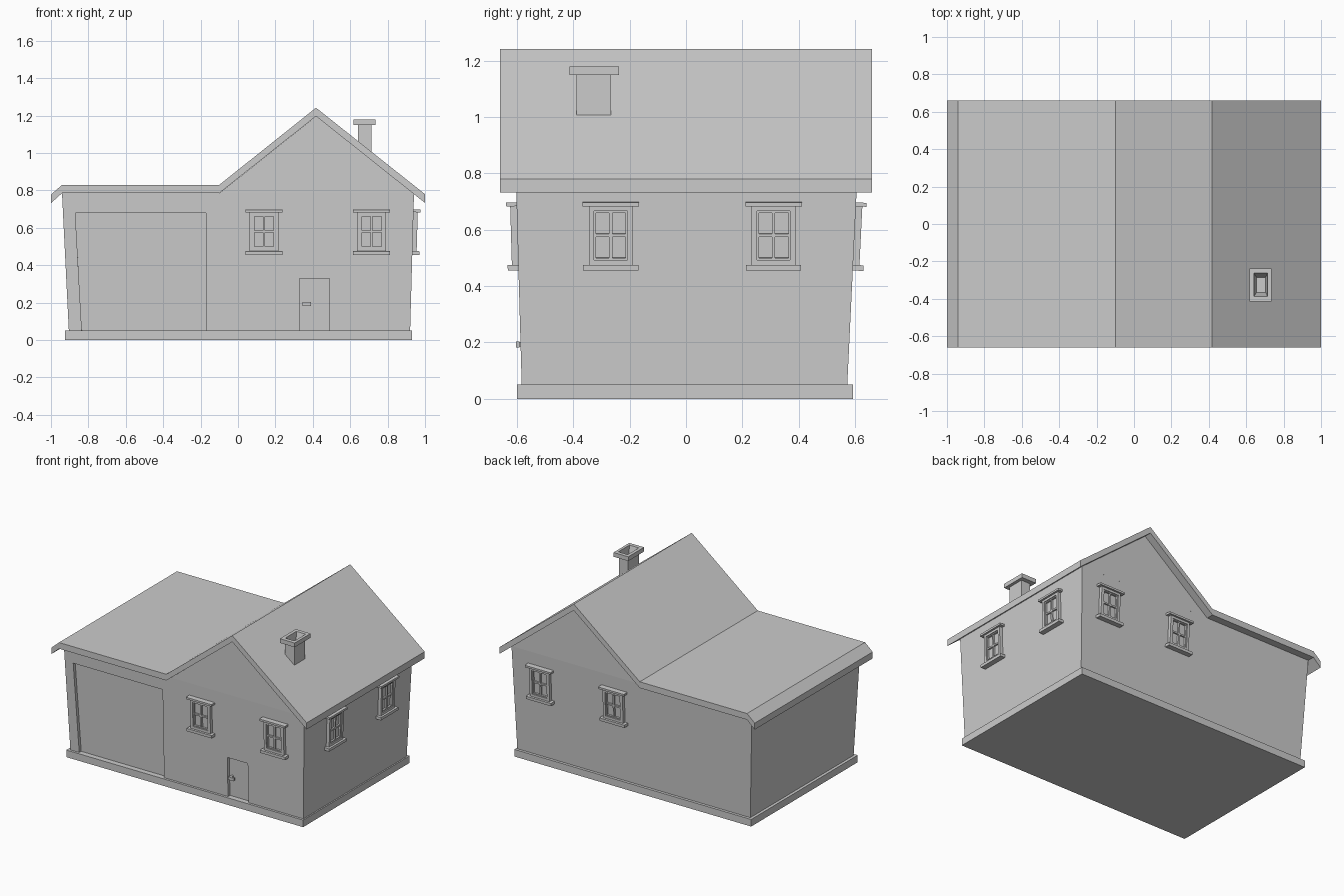
import bpy, bmesh
from mathutils import Matrix, Vector

if "Cube" in bpy.data.objects:
    bpy.data.objects.remove(bpy.data.objects["Cube"])


def finish(name, bm):
    bmesh.ops.recalc_face_normals(bm, faces=bm.faces)
    me = bpy.data.meshes.new(name)
    bm.to_mesh(me)
    bm.free()
    ob = bpy.data.objects.new(name, me)
    bpy.context.collection.objects.link(ob)
    return ob


def box(bm, x0, x1, y0, y1, z0, z1):
    size = Matrix.Diagonal((x1 - x0, y1 - y0, z1 - z0, 1))
    mid = Matrix.Translation(((x0 + x1) / 2, (y0 + y1) / 2, (z0 + z1) / 2))
    bmesh.ops.create_cube(bm, size=1, matrix=mid @ size)


def loft(name, rings):
    """Skin a stack of equal-length point rings and cap both ends."""
    bm = bmesh.new()
    loops = [[bm.verts.new(p) for p in r] for r in rings]
    n = len(loops[0])
    for a, b in zip(loops, loops[1:]):
        for i in range(n):
            j = (i + 1) % n
            bm.faces.new((a[i], a[j], b[j], b[i]))
    bm.faces.new(loops[0])
    bm.faces.new(loops[-1])
    return finish(name, bm)


def rect(x0, x1, y0, y1, z):
    return [(x0, y0, z), (x1, y0, z), (x1, y1, z), (x0, y1, z)]


def prism(name, profile, y0, y1):
    return loft(name, [[(x, y, z) for x, z in profile] for y in (y0, y1)])


def wall_frame(low, high, u):
    """Axes on a leaning wall: u along it, v up the slope, w outward."""
    u = Vector(u)
    v = (Vector(high) - Vector(low)).normalized()
    w = u.cross(v)
    m = Matrix((u, v, w)).transposed().to_4x4()
    return Matrix.Translation(low) @ m


FRONT = wall_frame((0, -0.583, 0.05), (0, -0.604, 0.785), (1, 0, 0))
BACK = wall_frame((0, 0.572, 0.05), (0, 0.608, 0.785), (-1, 0, 0))
RIGHT = wall_frame((0.92, 0, 0.05), (0.941, 0, 0.785), (0, 1, 0))

# plinth, leaning walls, gable and roof
bm = bmesh.new()
box(bm, -0.925, 0.93, -0.60, 0.592, 0, 0.05)
finish("plinth", bm)
walls = loft("walls", [rect(-0.904, 0.92, -0.583, 0.572, 0.05 - 0.01),
                       rect(-0.941, 0.941, -0.604, 0.608, 0.786)])
prism("gable", [(-0.10, 0.785), (0.941, 0.785), (0.42, 1.199)], -0.604, 0.608)
prism("roof", [(-1, 0.778), (-0.94, 0.83), (-0.10, 0.83), (0.417, 1.242),
               (1, 0.78), (1, 0.733), (0.417, 1.197), (-0.10, 0.786),
               (-0.94, 0.786), (-1, 0.732)], -0.66, 0.66)

# recessed garage door and front door (local v = height - 0.05)
openings = {
    "garage_door_cutter": [(-0.835, -0.005), (-0.17, -0.005), (-0.17, 0.63), (-0.87, 0.63)],
    "front_door_cutter": [(0.33, -0.005), (0.49, -0.005), (0.49, 0.28), (0.33, 0.28)],
}
for name, pts in openings.items():
    cut = loft(name, [[FRONT @ Vector((x, v, w)) for x, v in pts] for w in (-0.022, 0.08)])
    cut.hide_render = True
    cut.hide_viewport = True
    mod = walls.modifiers.new(name, 'BOOLEAN')
    mod.operation = 'DIFFERENCE'
    mod.solver = 'EXACT'
    mod.object = cut

# door handle: stem and lever
bm = bmesh.new()
box(bm, 0.347, 0.362, 0.135, 0.15, -0.025, 0.012)
box(bm, 0.345, 0.39, 0.132, 0.153, 0.004, 0.017)
bm.transform(FRONT)
finish("door_handle", bm)


def window(name, frame, u):
    bm = bmesh.new()

    def ring(hw, hh, t, w1):
        for s in (-1, 1):
            a, b = sorted((s * hw, s * (hw - t)))
            box(bm, a, b, -hh, hh, -0.01, w1)
            a, b = sorted((s * hh, s * (hh - t)))
            box(bm, -hw + t, hw - t, a, b, -0.01, w1)

    ring(0.078, 0.106, 0.019, 0.023)                              # casing
    ring(0.060, 0.088, 0.008, 0.017)                              # sash
    box(bm, -0.0055, 0.0055, -0.081, 0.081, -0.01, 0.016)         # mullions
    box(bm, -0.053, 0.053, -0.0055, 0.0055, -0.01, 0.0155)
    box(bm, -0.058, 0.058, -0.086, 0.086, -0.01, 0.004)           # glass
    box(bm, -0.100, 0.100, 0.103, 0.117, -0.01, 0.037)            # lintel
    box(bm, -0.098, 0.098, -0.125, -0.105, -0.01, 0.038)          # sill
    bm.transform(frame @ Matrix.Translation((u, 0.531, 0)))
    finish(name, bm)


for i, x in enumerate((0.139, 0.714), 1):
    window(f"front_window_{i}", FRONT, x)
    window(f"back_window_{i}", BACK, -x)
for i, y in enumerate((-0.267, 0.311), 1):
    window(f"right_window_{i}", RIGHT, y)

# chimney with cap and tapered flue
loft("chimney", [
    rect(0.641, 0.713, -0.388, -0.267, 0.97),
    rect(0.641, 0.713, -0.388, -0.267, 1.15),
    rect(0.618, 0.734, -0.414, -0.237, 1.15),
    rect(0.618, 0.734, -0.414, -0.237, 1.18),
    rect(0.641, 0.714, -0.387, -0.263, 1.18),
    rect(0.655, 0.704, -0.366, -0.285, 1.10),
])
